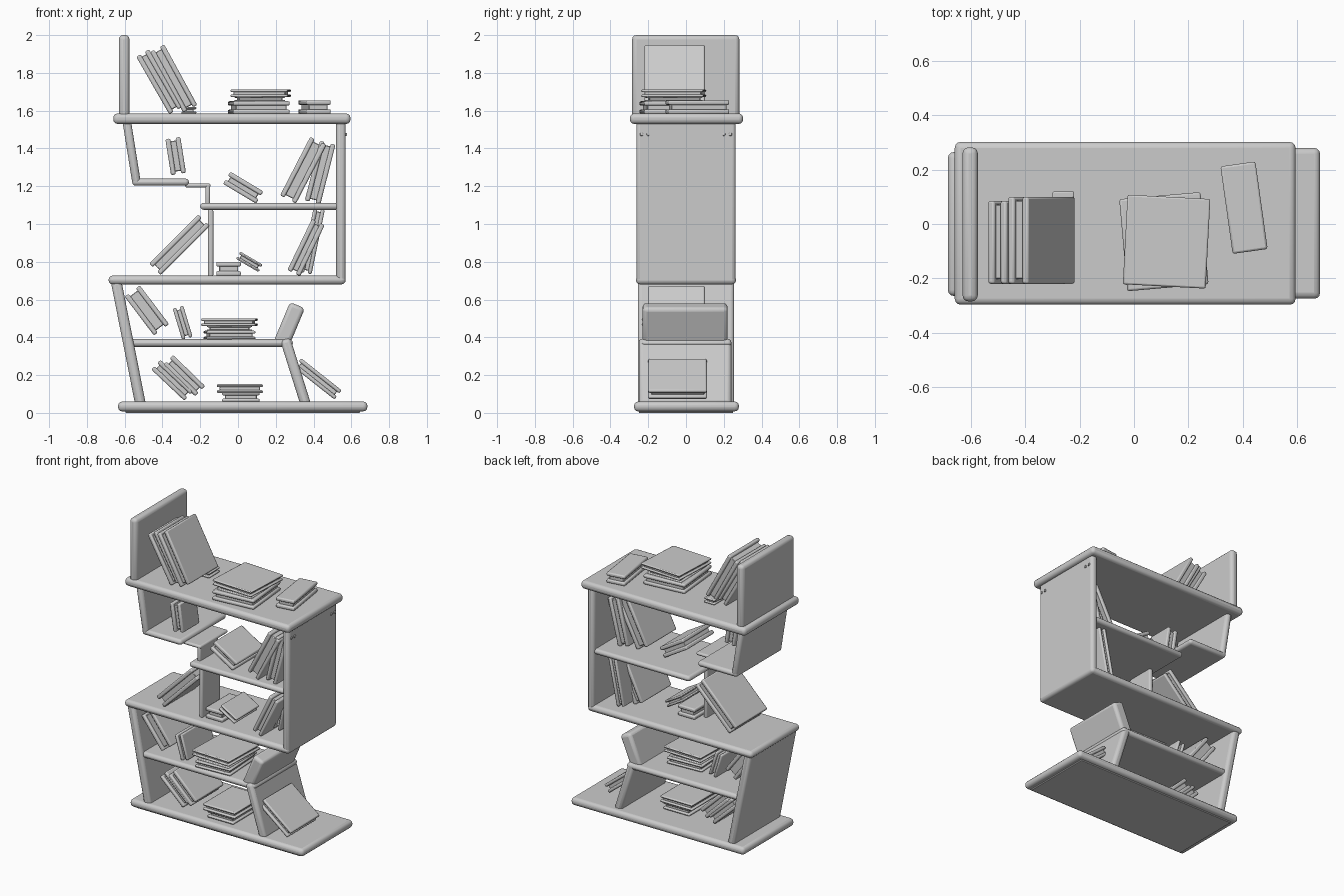
import bpy, math
from mathutils import Matrix, Vector

grey = bpy.data.materials.new("plain grey")
grey.diffuse_color = (0.6, 0.6, 0.6, 1)


def box(name, size, matrix, bevel, segments=3):
    """Rounded box: size along local x, y, z, placed by matrix."""
    bpy.ops.mesh.primitive_cube_add(size=1)
    ob = bpy.context.object
    ob.name = name
    ob.data.transform(Matrix.Diagonal((*size, 1)))
    ob.matrix_world = matrix
    ob.data.materials.append(grey)
    bpy.ops.object.shade_smooth_by_angle(angle=math.radians(35))
    mod = ob.modifiers.new("rounding", 'BEVEL')
    mod.width = min(bevel, min(size) * 0.48)
    mod.segments = segments
    return ob


def frame(p0, p1, y):
    """Local x runs from p0 to p1 in the xz plane; returns matrix and length."""
    a, b = Vector((p0[0], y, p0[1])), Vector((p1[0], y, p1[1]))
    d = b - a
    rot = Matrix.Rotation(-math.atan2(d.z, d.x), 4, 'Y')
    return Matrix.Translation((a + b) / 2) @ rot, d.length


def board(name, p0, p1, thick, y0, y1, bevel=0.02):
    m, length = frame(p0, p1, (y0 + y1) / 2)
    return box(name, (length, y1 - y0, thick), m, bevel)


def book(name, m, length, width, thick):
    """Two covers, a recessed page block and a spine along the -y edge."""
    cover = min(0.026, thick * 0.34)
    off = (thick - cover) / 2
    for side in (-1, 1):
        box(name + "_cover", (length, width, cover),
            m @ Matrix.Translation((0, 0, side * off)), 0.008, 2)
    box(name + "_pages", (length - 0.03, width - 0.03, thick - cover),
        m @ Matrix.Translation((0, 0.002, 0)), 0.004, 1)


def leaning_book(name, p0, p1, thick, y0, y1, twist=0):
    m, length = frame(p0, p1, (y0 + y1) / 2)
    book(name, m @ Matrix.Rotation(math.radians(twist), 4, 'Z'), length, y1 - y0, thick)


def flat_book(name, x, y, z0, z1, sx, sy, turn=0):
    m = Matrix.Translation((x, y, (z0 + z1) / 2)) @ Matrix.Rotation(math.radians(turn), 4, 'Z')
    book(name, m, sx, sy, z1 - z0)


# Shelves: name, x range, z range, y range
for name, x0, x1, z0, z1, y0, y1 in (
        ("base_board", -0.635, 0.685, 0.008, 0.06, -0.275, 0.28),
        ("low_shelf", -0.58, 0.29, 0.35, 0.39, -0.24, 0.24),
        ("wide_shelf", -0.685, 0.57, 0.68, 0.727, -0.265, 0.265),
        ("upper_shelf", -0.2, 0.55, 1.075, 1.112, -0.25, 0.25),
        ("left_shelf", -0.56, -0.26, 1.203, 1.24, -0.25, 0.25),
        ("broken_shelf_edge", -0.28, -0.145, 1.193, 1.215, -0.2, 0.1),
        ("top_shelf", -0.66, 0.595, 1.53, 1.585, -0.297, 0.302)):
    zc = (z0 + z1) / 2
    board(name, (x0, zc), (x1, zc), z1 - z0, y0, y1, 0.022)

# Upright and slanted panels
board("back_panel", (-0.603, 1.56), (-0.603, 2.0), 0.056, -0.285, 0.282, 0.022)
board("right_panel", (0.545, 0.685), (0.545, 1.55), 0.05, -0.263, 0.263)
board("left_upper_panel", (-0.59, 1.55), (-0.535, 1.205), 0.045, -0.25, 0.25)
board("left_lower_panel", (-0.648, 0.71), (-0.513, 0.03), 0.056, -0.255, 0.255)
board("right_lower_leg", (0.25, 0.39), (0.36, 0.04), 0.055, -0.25, 0.24)
board("right_slanted_panel", (0.225, 0.355), (0.315, 0.57), 0.085, -0.23, 0.22)
board("thin_strut_low", (-0.145, 0.72), (-0.145, 1.08), 0.028, -0.2, 0.0, 0.01)
board("thin_strut_high", (-0.16, 1.09), (-0.16, 1.21), 0.025, -0.2, 0.0, 0.01)

# Small pegs on the right panel
for y in (-0.235, -0.2, 0.2, 0.235):
    box("panel_peg", (0.012, 0.016, 0.016), Matrix.Translation((0.571, y, 1.475)), 0.004)

# Leaning books: lower end, upper end, thickness, y range
for name, p0, p1, t, y0, y1 in (
        ("top_left_book", (-0.33, 1.6), (-0.505, 1.905), 0.078, -0.22, 0.085),
        ("top_right_book", (-0.253, 1.61), (-0.428, 1.93), 0.085, -0.22, 0.1),
        ("upper_tilted_book", (0.265, 1.13), (0.425, 1.44), 0.095, -0.22, 0.1),
        ("upper_end_book", (0.395, 1.115), (0.475, 1.43), 0.085, -0.21, 0.12),
        ("upper_low_book", (0.115, 1.14), (-0.06, 1.245), 0.075, -0.2, 0.1),
        ("left_shelf_book", (-0.315, 1.265), (-0.345, 1.455), 0.08, -0.2, -0.02),
        ("wide_left_book", (-0.44, 0.76), (-0.18, 1.02), 0.085, -0.22, 0.12),
        ("wide_right_book", (0.295, 0.74), (0.425, 1.01), 0.075, -0.22, 0.1),
        ("wide_hidden_book", (0.36, 0.74), (0.43, 1.08), 0.06, -0.1, 0.2),
        ("wide_small_book", (0.12, 0.765), (0.0, 0.835), 0.045, -0.2, 0.05),
        ("low_left_book", (-0.405, 0.44), (-0.56, 0.645), 0.1, -0.2, 0.1),
        ("low_upright_book", (-0.268, 0.395), (-0.318, 0.56), 0.058, -0.2, 0.1),
        ("base_left_book", (-0.26, 0.09), (-0.435, 0.255), 0.07, -0.2, 0.1),
        ("base_second_book", (-0.2, 0.115), (-0.37, 0.28), 0.075, -0.2, 0.1),
        ("base_right_book", (0.53, 0.095), (0.315, 0.265), 0.062, -0.2, 0.11)):
    leaning_book(name, p0, p1, t, y0, y1)

# Lying books and stacks: centre x y, z range, size, turn
for name, x, y, z0, z1, sx, sy, turn in (
        ("top_stack_bottom", 0.11, -0.065, 1.583, 1.65, 0.3, 0.34, 5),
        ("top_stack_middle", 0.115, -0.065, 1.645, 1.68, 0.26, 0.3, 2),
        ("top_stack_lid", 0.12, -0.065, 1.672, 1.712, 0.305, 0.33, -3),
        ("top_single_book", 0.405, 0.06, 1.583, 1.655, 0.13, 0.325, 8),
        ("wide_flat_book", -0.05, -0.06, 0.725, 0.8, 0.13, 0.26, 0),
        ("low_stack_bottom", -0.045, -0.065, 0.388, 0.435, 0.26, 0.32, 3),
        ("low_stack_middle", -0.045, -0.065, 0.43, 0.465, 0.24, 0.29, 0),
        ("low_stack_lid", -0.045, -0.065, 0.46, 0.5, 0.29, 0.33, -2),
        ("base_stack_bottom", 0.015, -0.065, 0.058, 0.11, 0.2, 0.3, 0),
        ("base_stack_lid", 0.01, -0.065, 0.105, 0.152, 0.245, 0.32, 0),
        ("top_fallen_scrap", -0.26, 0.06, 1.583, 1.62, 0.08, 0.12, 0)):
    flat_book(name, x, y, z0, z1, sx, sy, turn)

# Base stands on the floor
box("base_foot", (1.24, 0.5, 0.012), Matrix.Translation((0.025, 0, 0.006)), 0.003)
